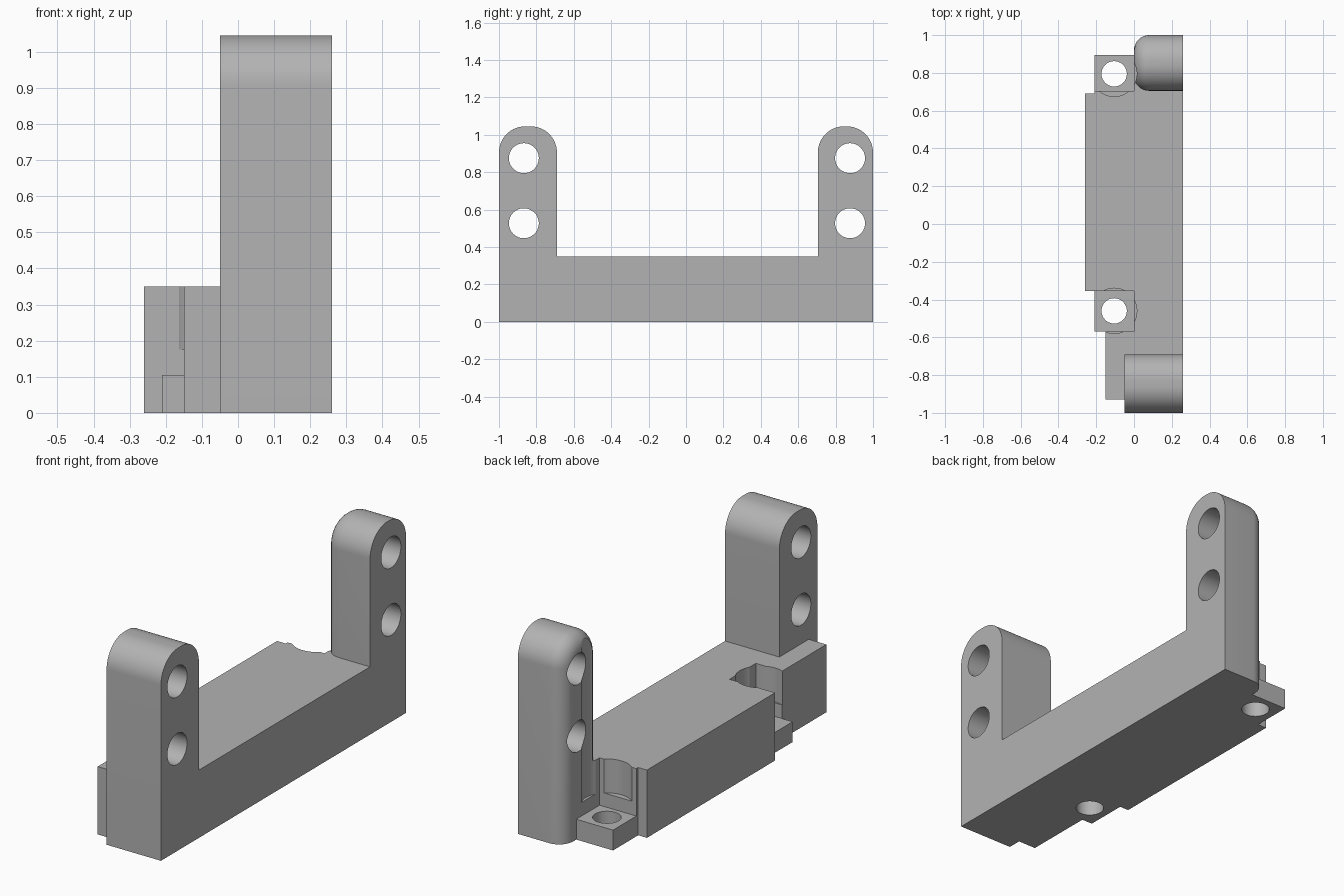
import bpy
import bmesh
import math
from mathutils import Matrix, Vector

if "Cube" in bpy.data.objects:
    bpy.data.objects.remove(bpy.data.objects["Cube"])

grey = bpy.data.materials.new("plain_grey")
grey.use_nodes = True
colour = (0.45, 0.45, 0.45, 1)
grey.diffuse_color = colour
grey.node_tree.nodes["Principled BSDF"].inputs["Base Color"].default_value = colour

RIGHT = 0.26      # flat mounting side
BASE_TOP = 0.35
TAB_TOP = 0.105


def make_object(name, bm):
    bmesh.ops.recalc_face_normals(bm, faces=bm.faces[:])
    mesh = bpy.data.meshes.new(name)
    bm.to_mesh(mesh)
    bm.free()
    mesh.materials.append(grey)
    obj = bpy.data.objects.new(name, mesh)
    bpy.context.collection.objects.link(obj)
    return obj


def extrude(points, direction):
    """Solid made by sweeping a closed outline along a vector."""
    bm = bmesh.new()
    face = bm.faces.new([bm.verts.new(p) for p in points])
    result = bmesh.ops.extrude_face_region(bm, geom=[face], use_keep_orig=True)
    verts = [g for g in result["geom"] if isinstance(g, bmesh.types.BMVert)]
    bmesh.ops.translate(bm, verts=verts, vec=Vector(direction))
    return bm


def box(name, x0, x1, y0, y1, z0, z1):
    outline = [(x0, y0, z0), (x1, y0, z0), (x1, y1, z0), (x0, y1, z0)]
    return make_object(name, extrude(outline, (0, 0, z1 - z0)))


def cylinder(name, centre, radius, depth, along_x=False):
    bm = bmesh.new()
    turn = Matrix.Rotation(math.pi / 2, 4, "Y") if along_x else Matrix()
    bmesh.ops.create_cone(bm, cap_ends=True, segments=64, radius1=radius,
                          radius2=radius, depth=depth,
                          matrix=Matrix.Translation(centre) @ turn)
    return make_object(name, bm)


def arch_post(name, x0, y0, y1, top=1.045, radius=0.14, rounding=0):
    """Upright post with an arched top and an optional rounded left rim."""
    points = [(x0, y0, 0), (x0, y1, 0)]
    steps = 16
    for centre_y, start in ((y1 - radius, 0), (y0 + radius, math.pi / 2)):
        for i in range(steps + 1):
            a = start + math.pi / 2 * i / steps
            points.append((x0, centre_y + radius * math.cos(a),
                           top - radius + radius * math.sin(a)))
    bm = extrude(points, (RIGHT - x0, 0, 0))
    if rounding:
        rim = [e for e in bm.edges
               if all(abs(v.co.x - x0) < 1e-5 for v in e.verts)
               and any(v.co.z > 0.01 for v in e.verts)]
        bmesh.ops.bevel(bm, geom=rim, offset=rounding, offset_type="OFFSET",
                        segments=8, profile=0.5, affect="EDGES")
    return make_object(name, bm)


def combine(target, other, operation):
    mod = target.modifiers.new(operation.lower(), "BOOLEAN")
    mod.operation = operation
    mod.solver = "EXACT"
    mod.object = other
    bpy.context.view_layer.objects.active = target
    bpy.ops.object.modifier_apply(modifier=mod.name)
    bpy.data.objects.remove(other)


# Stepped base
outline = [(-0.15, -0.93), (RIGHT, -0.93), (RIGHT, 0.8), (0, 0.8), (0, 0.705),
           (-0.21, 0.705), (-0.21, 0.69), (-0.26, 0.69), (-0.26, -0.355),
           (-0.15, -0.355)]
bracket = make_object("bracket", extrude([(x, y, 0) for x, y in outline],
                                         (0, 0, BASE_TOP)))

# Two upright posts
combine(bracket, arch_post("front_post", -0.05, -1, -0.69), "UNION")
combine(bracket, arch_post("back_post", 0, 0.705, 1, rounding=0.08), "UNION")

# Pocket above the front screw tab
combine(bracket, box("front_pocket", -0.4, 0, -0.57, -0.355, TAB_TOP, 0.5),
        "DIFFERENCE")

# Low screw tabs, each with a tool clearance and a through hole
for y0, y1, hole_y in ((-0.57, -0.345, -0.46), (0.695, 0.895, 0.795)):
    combine(bracket, box("screw_tab", -0.21, 0.02, y0, y1, 0, TAB_TOP), "UNION")
    combine(bracket, cylinder("tool_clearance", (-0.105, hole_y, 1.175), 0.12, 2),
            "DIFFERENCE")
    combine(bracket, cylinder("screw_hole", (-0.105, hole_y, 0), 0.067, 0.5),
            "DIFFERENCE")

# Cross holes through the posts
for y in (-0.867, 0.877):
    for z in (0.527, 0.875):
        combine(bracket, cylinder("cross_hole", (0, y, z), 0.08, 2, True),
                "DIFFERENCE")

bpy.ops.object.select_all(action="DESELECT")
bracket.select_set(True)
bpy.context.view_layer.objects.active = bracket
bpy.ops.object.shade_smooth_by_angle(angle=math.radians(30))
